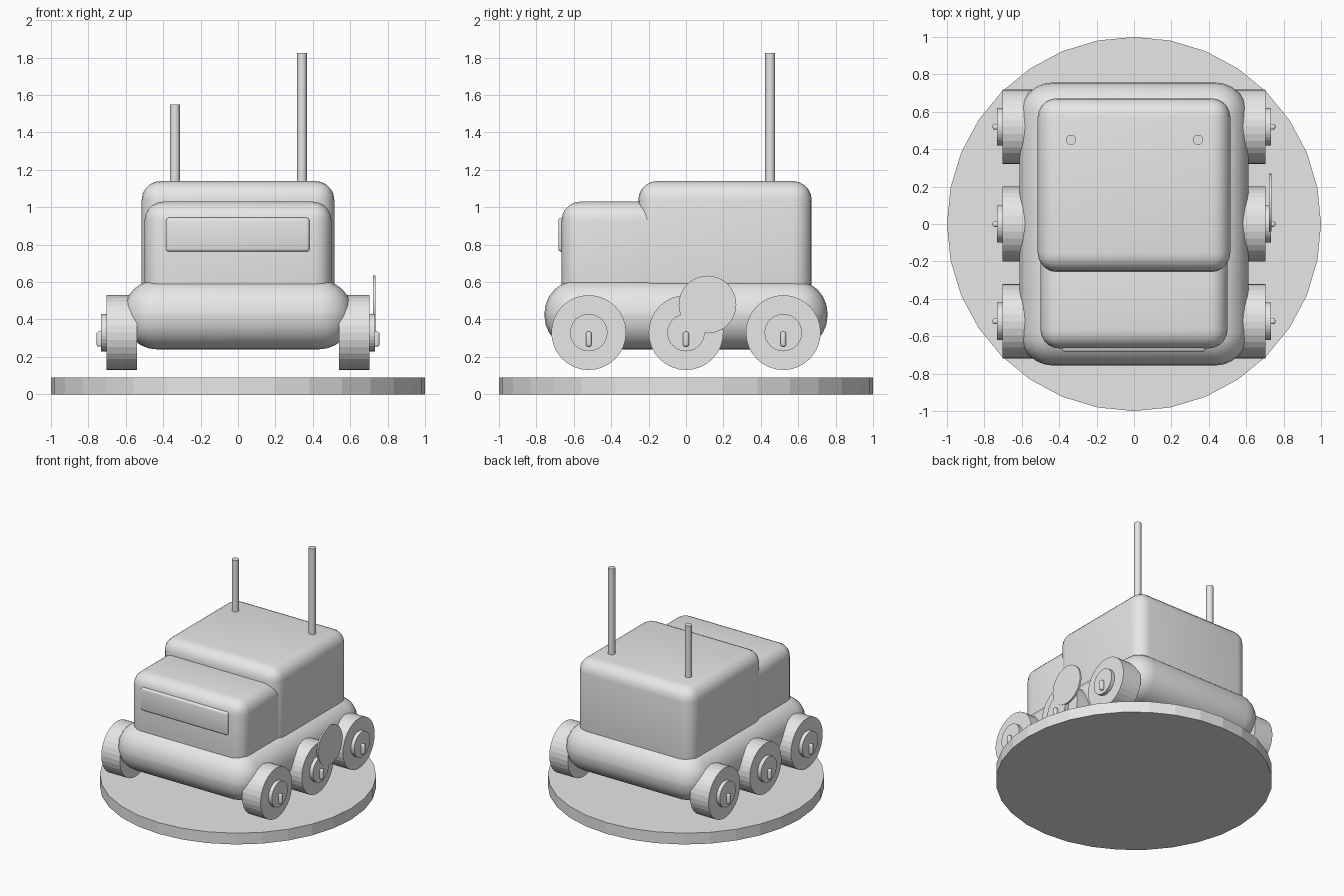
import bpy
from math import pi, radians

cube = bpy.data.objects.get("Cube")
if cube:
    bpy.data.objects.remove(cube, do_unlink=True)

grey = bpy.data.materials.new("light_grey")
grey.use_nodes = True
grey.diffuse_color = (0.8, 0.8, 0.8, 1)
grey.node_tree.nodes["Principled BSDF"].inputs["Base Color"].default_value = (0.8, 0.8, 0.8, 1)


def finish(name, smooth):
    obj = bpy.context.object
    obj.name = name
    obj.data.materials.append(grey)
    if smooth:
        bpy.ops.object.shade_smooth_by_angle(angle=radians(35))
    return obj


def rounded_box(name, low, high, radius, segments=5):
    """Box between two corners with rounded edges."""
    centre = [(a + b) / 2 for a, b in zip(low, high)]
    bpy.ops.mesh.primitive_cube_add(size=1, location=centre)
    obj = bpy.context.object
    obj.scale = [b - a for a, b in zip(low, high)]
    bpy.ops.object.transform_apply(location=False, rotation=False, scale=True)
    bevel = obj.modifiers.new("rounding", "BEVEL")
    bevel.width = radius
    bevel.segments = segments
    bpy.ops.object.modifier_apply(modifier=bevel.name)
    return finish(name, True)


def rod(name, radius, start, end, axis, sides=32, smooth=False):
    """Cylinder along x or z, from start to the same point with a new end."""
    x, y, z = start
    if axis == "x":
        location, length, turn = ((x + end) / 2, y, z), abs(end - x), (0, pi / 2, 0)
    else:
        location, length, turn = (x, y, (z + end) / 2), end - z, (0, 0, 0)
    bpy.ops.mesh.primitive_cylinder_add(vertices=sides, radius=radius, depth=length,
                                        location=location, rotation=turn)
    return finish(name, smooth)


# Round display base
rod("base_disc", 1.0, (0, 0, 0), 0.09, "z")

# Chassis, cab and rear cabin
rounded_box("chassis", (-0.613, -0.757, 0.24), (0.613, 0.757, 0.612), 0.18, 6)
rounded_box("front_cab", (-0.5, -0.665, 0.45), (0.5, -0.1, 1.03), 0.1)
rounded_box("rear_cabin", (-0.515, -0.255, 0.45), (0.515, 0.672, 1.14), 0.1)
rounded_box("windscreen", (-0.385, -0.683, 0.763), (0.382, -0.62, 0.944), 0.015, 3)

# Antennas on the rear cabin roof
rod("left_antenna", 0.027, (0.342, 0.45, 1.1), 1.825, "z", 12, True)
rod("right_antenna", 0.027, (-0.337, 0.45, 1.1), 1.55, "z", 12, True)

# Six wheels with hubs and handles
for side, s in (("left", 1), ("right", -1)):
    for place, y in (("front", -0.52), ("middle", 0), ("rear", 0.52)):
        label = f"{place}_{side}"
        rod(label + "_wheel", 0.2, (s * 0.54, y, 0.33), s * 0.703, "x")
        rod(label + "_hub", 0.1, (s * 0.69, y, 0.33), s * 0.732, "x")
        xs = sorted((s * 0.72, s * 0.756))
        rounded_box(label + "_handle", (xs[0], y - 0.015, 0.255),
                    (xs[1], y + 0.015, 0.335), 0.011, 3)

# Thin round plate beside the middle left wheel
rod("side_plate", 0.154, (0.722, 0.115, 0.48), 0.735, "x")
